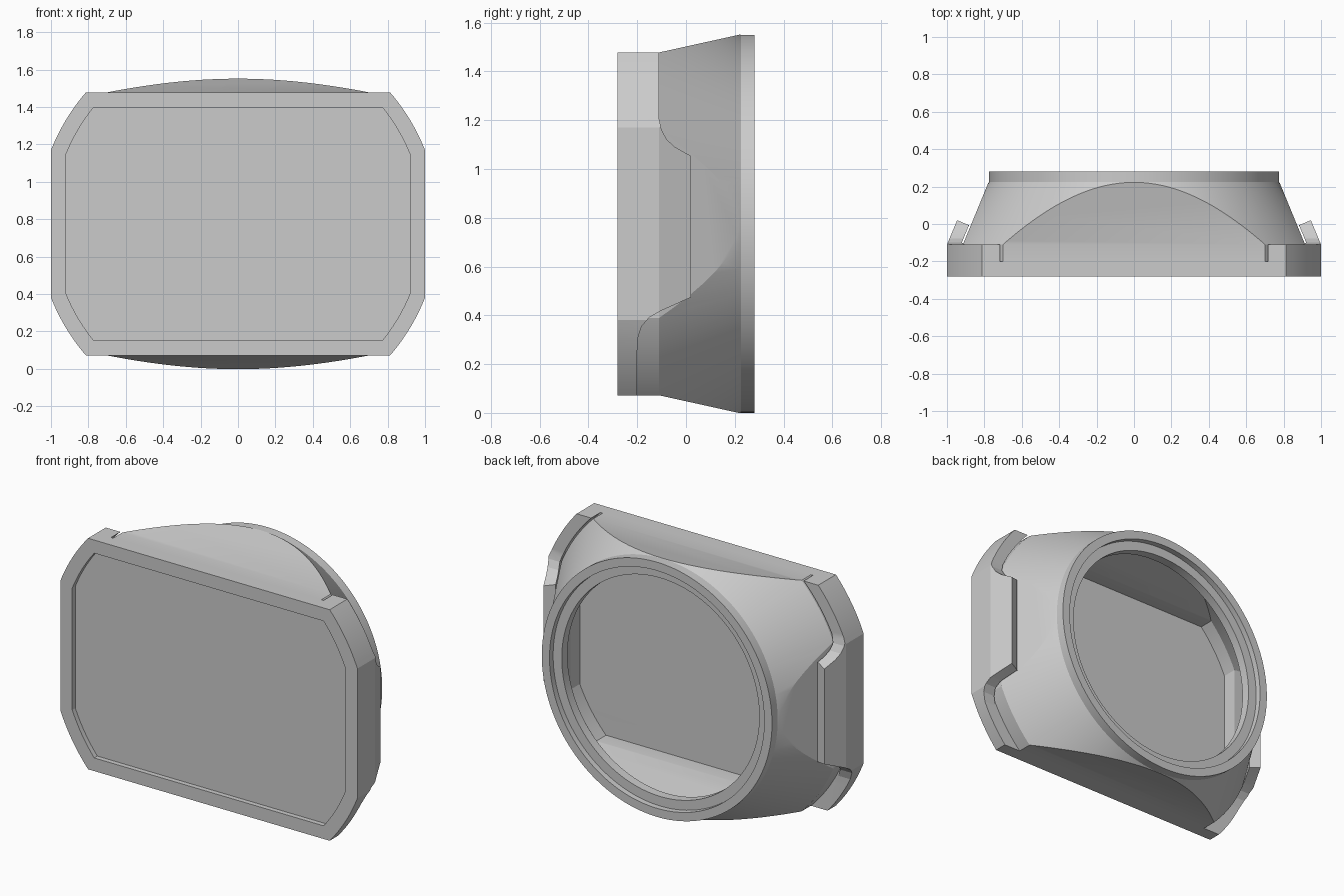
import bpy, bmesh, math

if "Cube" in bpy.data.objects:
    bpy.data.objects.remove(bpy.data.objects["Cube"])

CZ = 0.775   # height of the round opening's axis; parts are built around z = 0, then lifted


def make_object(name, bm):
    bmesh.ops.recalc_face_normals(bm, faces=bm.faces)
    mesh = bpy.data.meshes.new(name)
    bm.to_mesh(mesh)
    bm.free()
    obj = bpy.data.objects.new(name, mesh)
    bpy.context.collection.objects.link(obj)
    return obj


def prism(name, pts, axis, a, b):
    """Extrude a 2D outline along an axis from a to b."""
    place = {'x': lambda u, v, t: (t, u, v),
             'y': lambda u, v, t: (u, t, v),
             'z': lambda u, v, t: (u, v, t)}[axis]
    bm = bmesh.new()
    lo = [bm.verts.new(place(u, v, a)) for u, v in pts]
    hi = [bm.verts.new(place(u, v, b)) for u, v in pts]
    bm.faces.new(lo)
    bm.faces.new(hi)
    n = len(pts)
    for i in range(n):
        j = (i + 1) % n
        bm.faces.new((lo[i], lo[j], hi[j], hi[i]))
    return make_object(name, bm)


def lathe(name, profile, n=144):
    """Revolve (y, radius) points about the y axis, with flat end caps."""
    bm = bmesh.new()
    rings = [[bm.verts.new((r * math.cos(2 * math.pi * (i + .5) / n), y,
                            r * math.sin(2 * math.pi * (i + .5) / n)))
              for i in range(n)] for y, r in profile]
    bm.faces.new(rings[0])
    bm.faces.new(rings[-1])
    for p, q in zip(rings, rings[1:]):
        for i in range(n):
            j = (i + 1) % n
            bm.faces.new((p[i], p[j], q[j], q[i]))
    return make_object(name, bm)


def boolean(obj, cutter, op):
    mod = obj.modifiers.new("bool", 'BOOLEAN')
    mod.operation, mod.solver, mod.object = op, 'EXACT', cutter
    bpy.context.view_layer.objects.active = obj
    bpy.ops.object.modifier_apply(modifier=mod.name)
    bpy.data.objects.remove(cutter)


def clipped_circle(r, x, z, n=12):
    """Circle of radius r cut flat at +-x and +-z."""
    a0, a1 = math.acos(x / r), math.asin(z / r)
    arc = [(r * math.cos(a0 + (a1 - a0) * i / n),
            r * math.sin(a0 + (a1 - a0) * i / n)) for i in range(n + 1)]
    left = [(-u, v) for u, v in reversed(arc)]
    half = arc + left
    return half + [(-u, -v) for u, v in half]


def mirrored(pts):
    """(y, half width) points to a closed outline symmetric in the second axis."""
    return pts + [(y, -w) for y, w in reversed(pts)]


def hood_solid(name, profile, d):
    """Turned cone, trimmed by sloping planes at the sides, top and bottom."""
    obj = lathe(name, profile)
    top = mirrored([(-.5, .703 + d), (-.11, .703 + d), (.225, .777 + d),
                    (.235, .95), (.5, .95)])
    side = mirrored([(-.5, .915 + d), (-.11, .915 + d), (.225, .777 + d),
                     (.235, .95), (.5, .95)])
    boolean(obj, prism("trim", top, 'x', -1.5, 1.5), 'INTERSECT')
    boolean(obj, prism("trim", [(w, y) for y, w in side], 'z', -1.5, 1.5), 'INTERSECT')
    return obj


# Hood: round rear ring blending into a wide rectangular front
hood = hood_solid("hood", [(-.2, .993), (-.11, .993), (.225, .775), (.28, .775)], 0)
bore = hood_solid("bore", [(-.3, .935), (-.11, .935), (.19, .74), (.19, .665),
                           (.245, .665), (.245, .723), (.35, .723)], -.06)
boolean(hood, bore, 'DIFFERENCE')

# Cap: block with flat sides, round corners and sloping side tabs
cap = prism("front_cap", clipped_circle(1.075, 1.0, .703), 'y', -.28, .1)
slope = [(-1, -.4), (1, -.4), (1, -.11), (.91, .105), (-.91, .105), (-1, -.11)]
boolean(cap, prism("trim", slope, 'z', -1, 1), 'INTERSECT')

# Side profile of the cap: tab in the middle, deep upper corners, shallow lower ones
edge = [(-.4, .9), (-.11, .9), (-.11, .43), (-.1, .385), (-.078, .345), (-.045, .315),
        (.03, .273), (.03, -.297), (-.1, -.355), (-.15, -.383), (-.182, -.42),
        (-.198, -.47), (-.2, -.52), (-.2, -.9), (-.4, -.9)]
boolean(cap, prism("trim", edge, 'x', -1.5, 1.5), 'INTERSECT')

# Square off the tab tips
for s in (1, -1):
    tip = [(1.05 * s, .064), (.8 * s, -.041), (.8 * s, .2), (1.05 * s, .2)]
    boolean(cap, prism("trim", tip, 'z', -.6, .6), 'DIFFERENCE')

# Rear socket for the hood, and shallow front panel recess
socket = hood_solid("socket", [(-.2, 1.003), (-.11, 1.003), (.225, .785), (.4, .785)], .01)
boolean(cap, socket, 'DIFFERENCE')
boolean(cap, prism("trim", clipped_circle(.992, .92, .623), 'y', -.4, -.25), 'DIFFERENCE')

# Lift to the ground and shade
for obj in (hood, cap):
    for v in obj.data.vertices:
        v.co.z += CZ
    bpy.ops.object.select_all(action='DESELECT')
    obj.select_set(True)
    bpy.context.view_layer.objects.active = obj
    bpy.ops.object.shade_smooth_by_angle(angle=math.radians(14))
